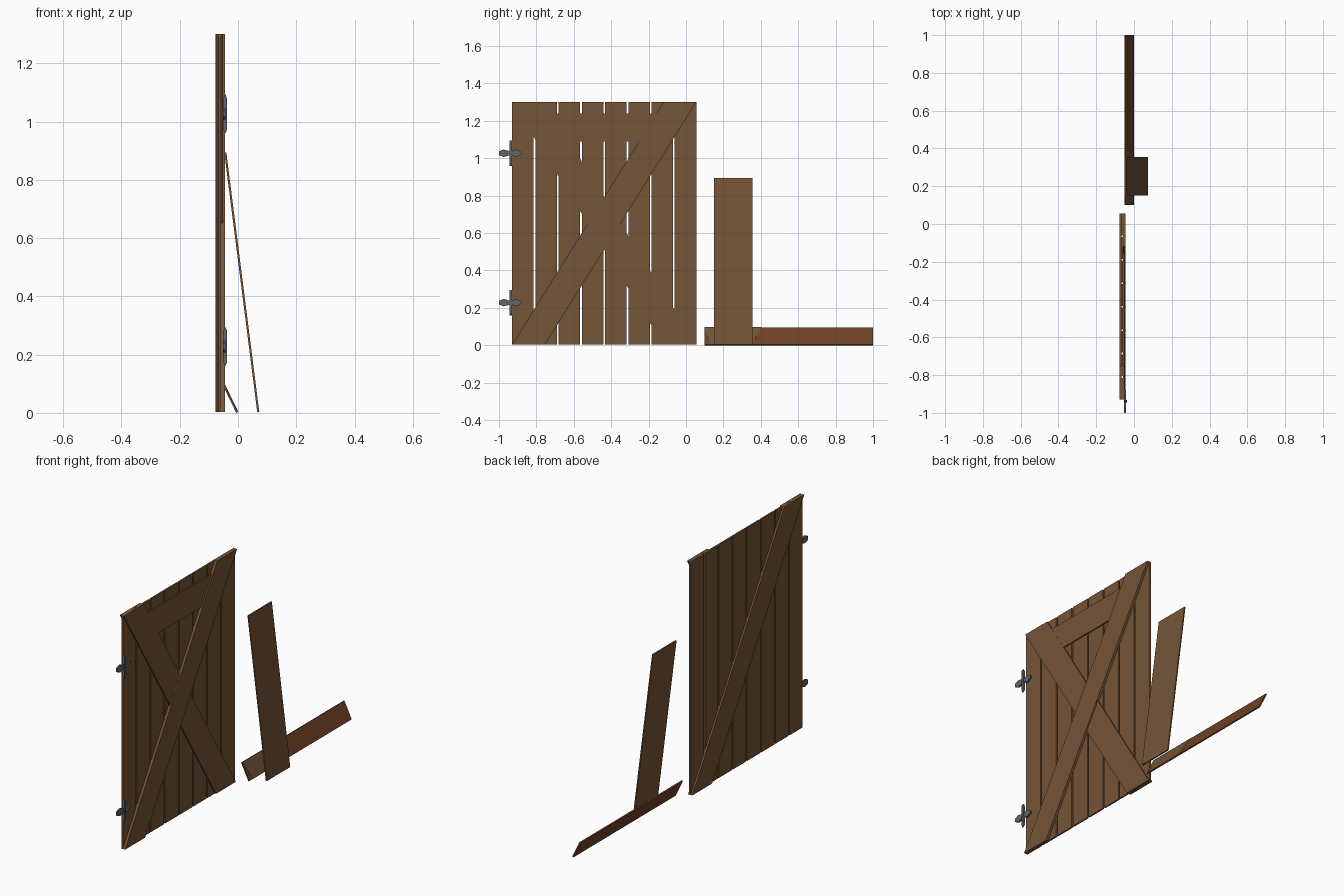
import bpy, bmesh, math
from mathutils import Vector

if "Cube" in bpy.data.objects:
    bpy.data.objects.remove(bpy.data.objects["Cube"])


def material(name, rgb):
    m = bpy.data.materials.new(name)
    m.diffuse_color = (*rgb, 1)
    m.use_nodes = True
    m.node_tree.nodes["Principled BSDF"].inputs["Base Color"].default_value = m.diffuse_color
    return m


WOOD = material("brown_wood", (0.175, 0.090, 0.038))
RED_WOOD = material("reddish_wood", (0.160, 0.052, 0.020))
IRON = material("grey_iron", (0.120, 0.125, 0.137))


def sheet(name, pts, offset, mat):
    """Extrude a flat polygon of 3D points along an offset vector."""
    bm = bmesh.new()
    face = bm.faces.new([bm.verts.new(p) for p in pts])
    ext = bmesh.ops.extrude_face_region(bm, geom=[face])
    verts = [g for g in ext["geom"] if isinstance(g, bmesh.types.BMVert)]
    bmesh.ops.translate(bm, verts=verts, vec=offset)
    bmesh.ops.recalc_face_normals(bm, faces=bm.faces)
    me = bpy.data.meshes.new(name)
    bm.to_mesh(me)
    bm.free()
    me.materials.append(mat)
    ob = bpy.data.objects.new(name, me)
    bpy.context.collection.objects.link(ob)
    return ob


def slab(name, yz, x0, x1, mat):
    return sheet(name, [(x0, y, z) for y, z in yz], Vector((x1 - x0, 0, 0)), mat)


def rect(y0, y1, z0, z1):
    return [(y0, z0), (y1, z0), (y1, z1), (y0, z1)]


Y0, Y1, Z0, Z1 = -0.93, 0.055, 0.003, 1.30
GAP, N, W = 0.009, 8, 0.175

# Door planks
step = (Y1 - Y0 + GAP) / N
for i in range(N):
    y = Y0 + i * step
    slab(f"door_plank_{i + 1}", rect(y, y + step - GAP, Z0, Z1), -0.067, -0.058, WOOD)

# Diagonal braces: crossed pair on the front, single one on the back
rising = [(Y0, Z0), (Y0 + W, Z0), (Y1, Z1), (Y1 - W, Z1)]
falling = [(Y0 + Y1 - y, z) for y, z in rising]
slab("brace_rising", rising, -0.058, -0.044, WOOD)
slab("brace_falling", falling, -0.058, -0.051, WOOD)
slab("brace_back", falling, -0.077, -0.067, WOOD)

# Short top rail between the braces
slab("top_rail", rect(-0.77, -0.105, 1.09, 1.24), -0.058, -0.0515, WOOD)

# Hinges: a pointed strap and an upright tapered pin
for label, zc in (("lower", 0.228), ("upper", 1.027)):
    strap = [(-1.0, -0.010), (-0.975, -0.020), (-0.945, -0.012), (-0.93, -0.012),
             (-0.905, -0.020), (-0.88, -0.006)]
    outline = strap + [(y, -z) for y, z in reversed(strap)]
    slab(f"{label}_hinge_strap", [(y, zc + z) for y, z in outline], -0.052, -0.043, IRON)
    pin = [(-0.050, -0.055), (-0.044, -0.068), (-0.038, -0.055),
           (-0.038, 0.055), (-0.044, 0.068), (-0.050, 0.055)]
    sheet(f"{label}_hinge_pin", [(x, -0.944, zc + z) for x, z in pin],
          Vector((0, 0.013, 0)), IRON)

# Loose board leaning upright
sheet("leaning_board", [(0.066, 0.15, 0.003), (0.066, 0.355, 0.003),
                        (-0.047, 0.355, 0.893), (-0.047, 0.15, 0.893)],
      Vector((0.007, 0, 0.0009)), WOOD)

# Loose board lying tilted along the ground
sheet("ground_board", [(-0.006, 0.10, 0.0), (-0.006, 1.0, 0.0),
                       (-0.051, 1.0, 0.093), (-0.051, 0.10, 0.093)],
      Vector((0.006, 0, 0.003)), RED_WOOD)

# Brown worn patch on the ground board
sheet("worn_patch", [(0.000, 0.13, 0.003), (0.000, 0.355, 0.003),
                     (-0.045, 0.40, 0.096), (-0.045, 0.10, 0.096)],
      Vector((0.001, 0, 0.0005)), WOOD)
